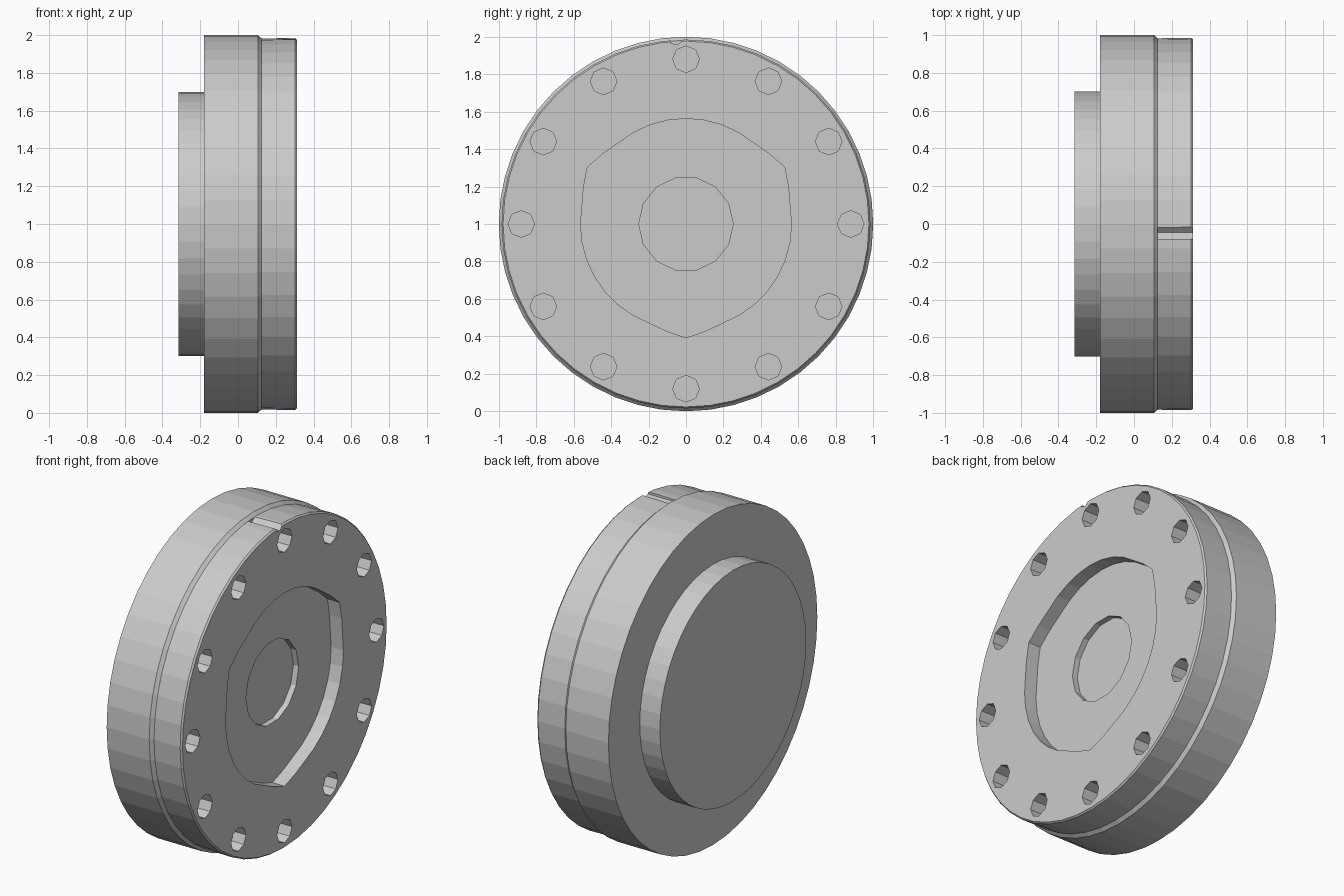
import bpy, bmesh
from math import sin, cos, pi, radians

if "Cube" in bpy.data.objects:
    bpy.data.objects.remove(bpy.data.objects["Cube"])

AXIS_Z = 1.0


def make_object(name, rings):
    """Skin a closed solid through rings of equal vertex count."""
    bm = bmesh.new()
    loops = [[bm.verts.new(p) for p in ring] for ring in rings]
    n = len(loops[0])
    for a, b in zip(loops, loops[1:]):
        for i in range(n):
            j = (i + 1) % n
            bm.faces.new((a[i], a[j], b[j], b[i]))
    bm.faces.new(loops[0])
    bm.faces.new(loops[-1])
    bmesh.ops.recalc_face_normals(bm, faces=bm.faces)
    mesh = bpy.data.meshes.new(name)
    bm.to_mesh(mesh)
    bm.free()
    ob = bpy.data.objects.new(name, mesh)
    bpy.context.collection.objects.link(ob)
    return ob


def circle(r, n, cy=0.0, cz=AXIS_Z):
    return [(cy + r * cos(2 * pi * i / n), cz + r * sin(2 * pi * i / n)) for i in range(n)]


def at_x(points, x):
    return [(x, y, z) for y, z in points]


def cut(target, name, outline, floor_x):
    """Sink an outline in the y-z plane into the face down to floor_x."""
    cutter = make_object(name, [at_x(outline, floor_x), at_x(outline, 0.4)])
    cutter.hide_render = True
    mod = target.modifiers.new(name, 'BOOLEAN')
    mod.operation = 'DIFFERENCE'
    mod.solver = 'EXACT'
    mod.object = cutter
    bpy.context.view_layer.objects.active = target
    bpy.ops.object.modifier_apply(modifier=name)
    bpy.data.objects.remove(cutter, do_unlink=True)


# Stepped disc with rear boss, turned around the x axis
profile = [(-0.315, 0.70), (-0.18, 0.70), (-0.18, 1.0), (0.105, 1.0),
           (0.125, 0.982), (0.302, 0.985), (0.312, 0.977)]
flange = make_object("flange_body", [at_x(circle(r, 48), x) for x, r in profile])

# Three-lobed shallow recess in the face
recess = []
for i in range(36):
    a = radians(i * 10)
    lobe = max(0.0, cos(3 * (a + pi / 2))) ** 6
    r = 0.563 + 0.045 * lobe
    recess.append((r * cos(a), AXIS_Z + r * sin(a)))
cut(flange, "face_recess", recess, 0.23)

# Round centre pocket
cut(flange, "centre_pocket", circle(0.252, 14), 0.195)

# Ring of twelve bolt holes
for k in range(12):
    a = k * pi / 6
    hole = circle(0.071, 8, 0.88 * cos(a), AXIS_Z + 0.88 * sin(a))
    cut(flange, f"bolt_hole_{k + 1}", hole, 0.12)

# Index notch across the top of the front rim
cut(flange, "index_notch",
    [(-0.015, 2.02), (-0.015, 1.985), (-0.045, 1.957), (-0.08, 1.965), (-0.08, 2.02)], 0.125)
